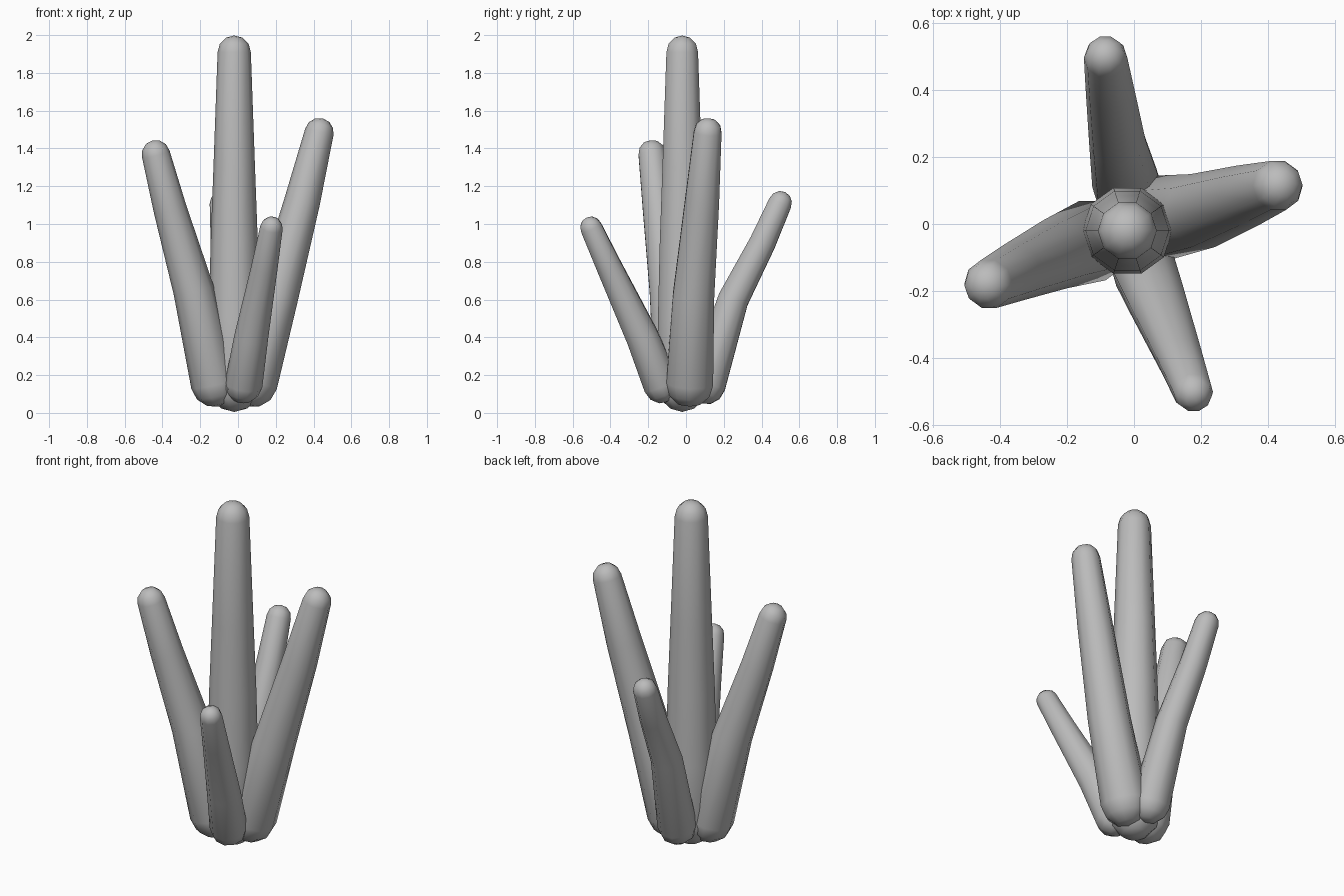
import bpy, bmesh, math
from mathutils import Vector

cube = bpy.data.objects.get("Cube")
if cube:
    bpy.data.objects.remove(cube, do_unlink=True)

SIDES = 10

grey = bpy.data.materials.new("plain_grey")
grey.use_nodes = True
colour = (0.5, 0.5, 0.5, 1)
grey.diffuse_color = colour
grey.node_tree.nodes["Principled BSDF"].inputs["Base Color"].default_value = colour


def make_stalk(name, path):
    """Tapered tube with rounded ends; path holds (x, y, z, radius)."""
    pts = [Vector(p[:3]) for p in path]
    radii = [p[3] for p in path]
    tangents = [(pts[min(i + 1, len(pts) - 1)] - pts[max(i - 1, 0)]).normalized()
                for i in range(len(pts))]

    # Rounded base, body and rounded tip as (centre, axis, radius)
    angles = [math.radians(a) for a in (30, 60)]
    rings = [(pts[0] - tangents[0] * radii[0] * math.sin(a), tangents[0], radii[0] * math.cos(a))
             for a in reversed(angles)]
    rings += list(zip(pts, tangents, radii))
    rings += [(pts[-1] + tangents[-1] * radii[-1] * math.sin(a), tangents[-1], radii[-1] * math.cos(a))
              for a in angles]

    bm = bmesh.new()
    loops = []
    for centre, axis, radius in rings:
        u = Vector((0, 1, 0)).cross(axis).normalized()
        v = axis.cross(u)
        loops.append([bm.verts.new(centre + radius * (u * math.cos(t) + v * math.sin(t)))
                      for t in (math.tau * k / SIDES for k in range(SIDES))])
    bottom = bm.verts.new(pts[0] - tangents[0] * radii[0])
    top = bm.verts.new(pts[-1] + tangents[-1] * radii[-1])
    for k in range(SIDES):
        n = (k + 1) % SIDES
        for a, b in zip(loops, loops[1:]):
            bm.faces.new((a[k], a[n], b[n], b[k]))
        bm.faces.new((bottom, loops[0][n], loops[0][k]))
        bm.faces.new((top, loops[-1][k], loops[-1][n]))
    bmesh.ops.recalc_face_normals(bm, faces=bm.faces)
    for f in bm.faces:
        f.smooth = True
    mesh = bpy.data.meshes.new(name)
    bm.to_mesh(mesh)
    bm.free()
    mesh.materials.append(grey)
    obj = bpy.data.objects.new(name, mesh)
    bpy.context.collection.objects.link(obj)


# Tall upright stalk in the middle
make_stalk("centre_stalk", [(-.02, -.02, .14, .135), (-.02, -.02, .5, .135),
                            (-.02, -.02, .9, .125), (-.02, -.02, 1.3, .11),
                            (-.02, -.02, 1.91, .088)])
# Four shorter stalks leaning outwards
make_stalk("left_stalk", [(.08, .02, .16, .13), (.205, .04, .62, .115),
                          (.34, .085, 1.12, .095), (.43, .115, 1.485, .077)])
make_stalk("right_stalk", [(-.125, -.05, .155, .125), (-.235, -.09, .65, .108),
                           (-.36, -.145, 1.08, .088), (-.435, -.18, 1.37, .075)])
make_stalk("front_stalk", [(.03, -.13, .15, .1), (.07, -.23, .4, .09),
                           (.14, -.405, .77, .07), (.177, -.502, .98, .06)])
make_stalk("back_stalk", [(-.02, .11, .15, .105), (-.05, .25, .6, .085),
                          (-.072, .405, .9, .073), (-.085, .498, 1.11, .065)])
